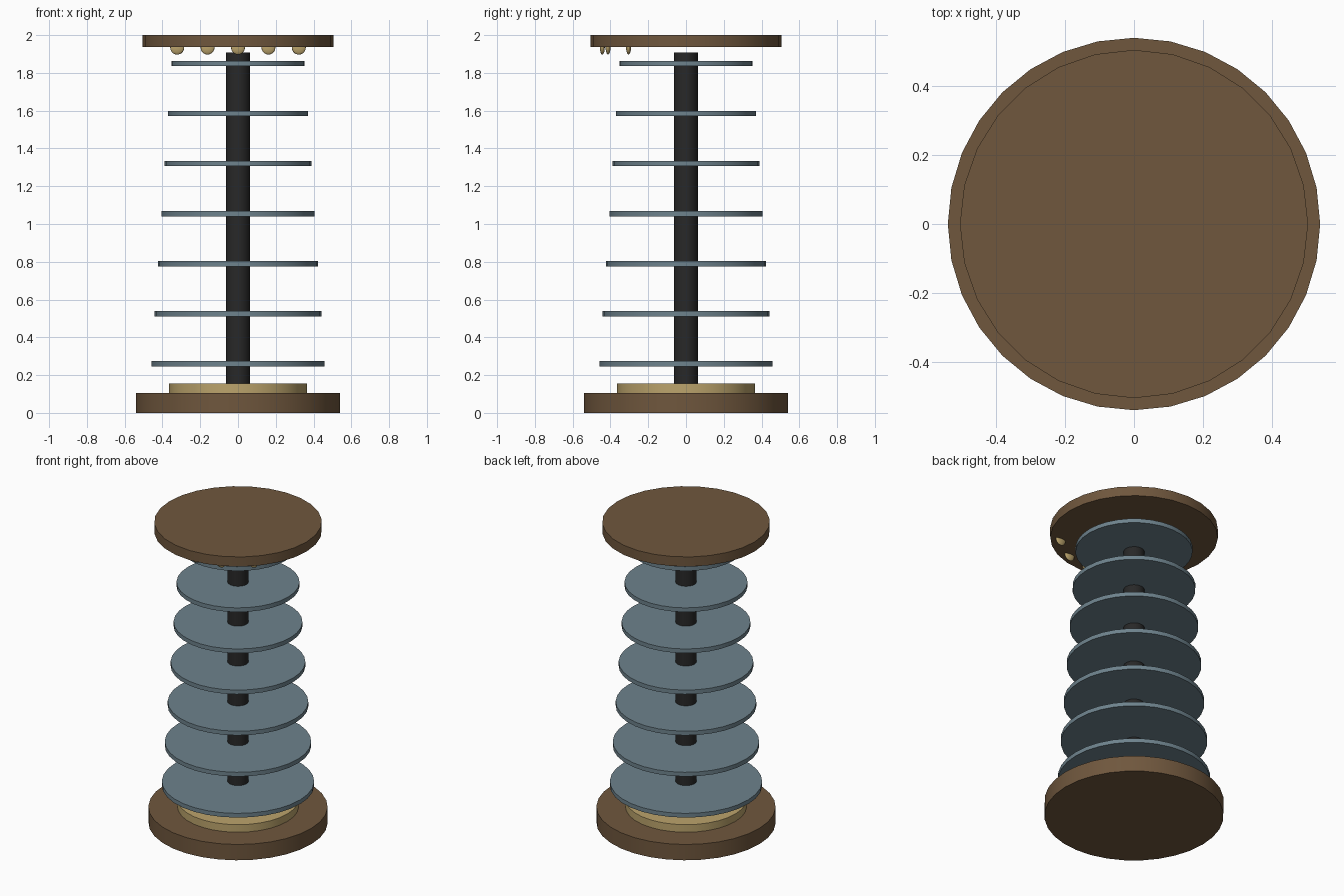
import bpy
import math

if "Cube" in bpy.data.objects:
    bpy.data.objects.remove(bpy.data.objects["Cube"], do_unlink=True)


def make_material(name, rgb):
    mat = bpy.data.materials.new(name)
    mat.use_nodes = True
    color = (*rgb, 1.0)
    mat.diffuse_color = color
    mat.node_tree.nodes["Principled BSDF"].inputs["Base Color"].default_value = color
    return mat


wood = make_material("brown wood", (0.16, 0.095, 0.047))
brass = make_material("pale brass", (0.50, 0.37, 0.15))
steel = make_material("blue grey steel", (0.155, 0.225, 0.265))
black = make_material("near black", (0.021, 0.021, 0.021))


def finish(name, mat):
    obj = bpy.context.object
    obj.name = name
    obj.data.materials.append(mat)
    bpy.ops.object.shade_smooth_by_angle(angle=math.radians(30))
    return obj


def disc(name, radius, bottom, top, mat, sides=32):
    bpy.ops.mesh.primitive_cylinder_add(
        vertices=sides, radius=radius, depth=top - bottom,
        location=(0, 0, (bottom + top) / 2))
    return finish(name, mat)


# Base, collar, central rod and cap
disc("base", 0.54, 0.0, 0.105, wood)
disc("base_collar", 0.365, 0.105, 0.155, brass)
disc("central_rod", 0.063, 0.10, 1.907, black, 24)
disc("top_cap", 0.505, 1.936, 2.0, wood, 28)

# Stack of tapering plates
for i in range(7):
    z = 0.26 + 0.265 * i
    disc(f"plate_{i + 1}", 0.459 - 0.0177 * i, z - 0.014, z + 0.014, steel)

# Flattened studs in an arc under the front of the cap
arc = 0.443
for i in range(5):
    x = 0.161 * (i - 2)
    bpy.ops.mesh.primitive_uv_sphere_add(
        segments=16, ring_count=10, radius=0.037,
        location=(x, -math.sqrt(arc ** 2 - x ** 2), 1.934))
    stud = finish(f"stud_{i + 1}", brass)
    stud.scale.y = 0.35
